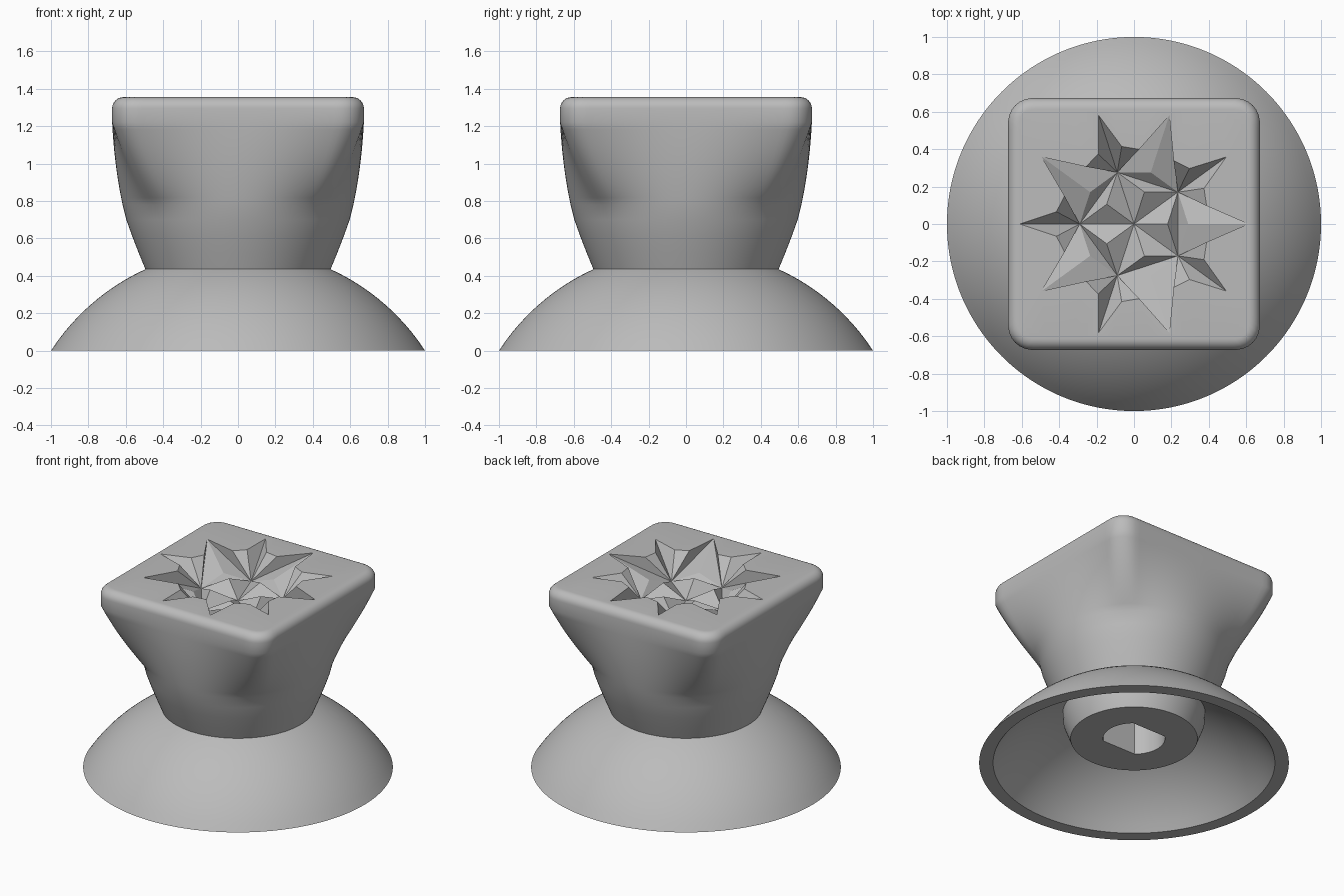
import bpy, bmesh
from math import pi, sin, cos, sqrt, hypot, radians

cube = bpy.data.objects.get("Cube")
if cube:
    bpy.data.objects.remove(cube, do_unlink=True)

grey = bpy.data.materials.new("plain_grey")
grey.use_nodes = True
grey.diffuse_color = (0.5, 0.5, 0.5, 1)
grey.node_tree.nodes["Principled BSDF"].inputs["Base Color"].default_value = (0.5, 0.5, 0.5, 1)

SEGMENTS = 192
TOP = 1.355


def finish(name, bm, smooth=True):
    mesh = bpy.data.meshes.new(name)
    bm.to_mesh(mesh)
    bm.free()
    mesh.materials.append(grey)
    obj = bpy.data.objects.new(name, mesh)
    bpy.context.collection.objects.link(obj)
    if smooth:
        bpy.ops.object.select_all(action='DESELECT')
        obj.select_set(True)
        bpy.context.view_layer.objects.active = obj
        bpy.ops.object.shade_smooth_by_angle(angle=radians(30))
    return obj


def circle(r):
    return lambda a: r


def double_flat(r, flat):
    return lambda a: min(r, flat / max(abs(sin(a)), 1e-6))


def rounded_square(half, corner):
    def radius(a):
        c, s = abs(cos(a)), abs(sin(a))
        big, small = max(c, s), min(c, s)
        r, k = half / big, half - corner
        if r * small > k:                       # ray meets the corner arc
            along, off = k * (c + s), k * (c - s)
            r = along + sqrt(max(corner ** 2 - off ** 2, 0))
        return r
    return radius


def blend(f, g, t):
    return lambda a: f(a) * (1 - t) + g(a) * t


def loft(bm, sections):
    rings = []
    for radius, z in sections:
        angles = [2 * pi * i / SEGMENTS for i in range(SEGMENTS)]
        rings.append([bm.verts.new((radius(a) * cos(a), radius(a) * sin(a), z)) for a in angles])
    for lo, hi in zip(rings, rings[1:]):
        for i in range(SEGMENTS):
            j = (i + 1) % SEGMENTS
            bm.faces.new((lo[i], lo[j], hi[j], hi[i]))
    return rings


# Skirt: shaft socket, boss, hollow dome and its outer shell
DROP = 0.65


def dome(r, size):
    return (circle(r), max(sqrt(size ** 2 - r ** 2) - DROP, 0))


socket = double_flat(0.2, 0.15)
outer, inner = hypot(1, DROP), hypot(0.91, DROP)
sections = [(socket, 0.75), (socket, 0.18), (circle(0.41), 0.18), (circle(0.455), 0.3)]
sections += [dome(0.46 + 0.45 * i / 12, inner) for i in range(13)]
sections += [dome(1 - 0.505 * i / 14, outer) for i in range(15)]
bm = bmesh.new()
rings = loft(bm, sections)
bm.faces.new(rings[0][::-1])
finish("skirt", bm)

# Carved star outline and facets, one fifth at a time
star = bmesh.new()


def point(r, degrees, depth=0.0):
    a = radians(degrees)
    return star.verts.new((r * cos(a), r * sin(a), TOP - depth))


centre = point(0, 0, 0.17)
pits = [point(0.29, 36 + 72 * k, 0.16) for k in range(5)]
outline = []
for k in range(5):
    mid = 36 + 72 * k
    outline.append([point(0.61, mid - 36), point(0.40, mid - 22), point(0.42, mid - 9),
                    point(0.61, mid), point(0.42, mid + 9), point(0.40, mid + 22)])
for k in range(5):
    n = (k + 1) % 5
    here, after = pits[k], pits[n]
    tip = outline[n][0]
    ridge = point(0.18, 72 * (k + 1), 0.09)
    shoulder = point(0.29, 72 * (k + 1), 0.10)
    edge = outline[k] + [tip]
    facets = [(here, a, b) for a, b in zip(edge, edge[1:])]
    facets += [(centre, here, ridge), (centre, ridge, after),
               (here, after, ridge), (here, shoulder, after),
               (here, tip, shoulder), (after, shoulder, tip)]
    for f in facets:
        star.faces.new(f)
star.normal_update()
for f in star.faces:
    if f.normal.z < 0:
        f.normal_flip()
rim = [v.co.copy() for part in outline for v in part]
finish("carved_star", star, smooth=False)

# Grip: round neck flaring into a rounded square head
HALF, CORNER, FILLET = 0.673, 0.13, 0.06
square = rounded_square(HALF, CORNER)
sections = [(circle(r), z) for r, z in
            ((0.495, 0.435), (0.53, 0.52), (0.565, 0.61), (0.597, 0.7), (0.617, 0.78))]
for i in range(1, 13):
    t = i / 12
    ease = t * (1.15 - 0.15 * t)
    sections.append((blend(circle(0.617 + 0.03 * t), square, min(ease, 1)), 0.78 + 0.44 * t))
for i in range(9):
    a = pi / 2 * i / 8
    inset = FILLET * (1 - cos(a))
    sections.append((rounded_square(HALF - inset, CORNER - inset), TOP - FILLET * (1 - sin(a))))
bm = bmesh.new()
top_ring = loft(bm, sections)[-1]

# Flat top around the star opening
hole = [bm.verts.new(co) for co in rim]
edges = [bm.edges.new((hole[i - 1], hole[i])) for i in range(len(hole))]
edges += [bm.edges.get((top_ring[i - 1], top_ring[i])) for i in range(SEGMENTS)]
filled = bmesh.ops.triangle_fill(bm, use_beauty=True, use_dissolve=False,
                                 edges=edges, normal=(0, 0, 1))
for f in filled["geom"]:
    if isinstance(f, bmesh.types.BMFace):
        f.normal_update()
        if f.normal.z < 0:
            f.normal_flip()
finish("grip", bm)
